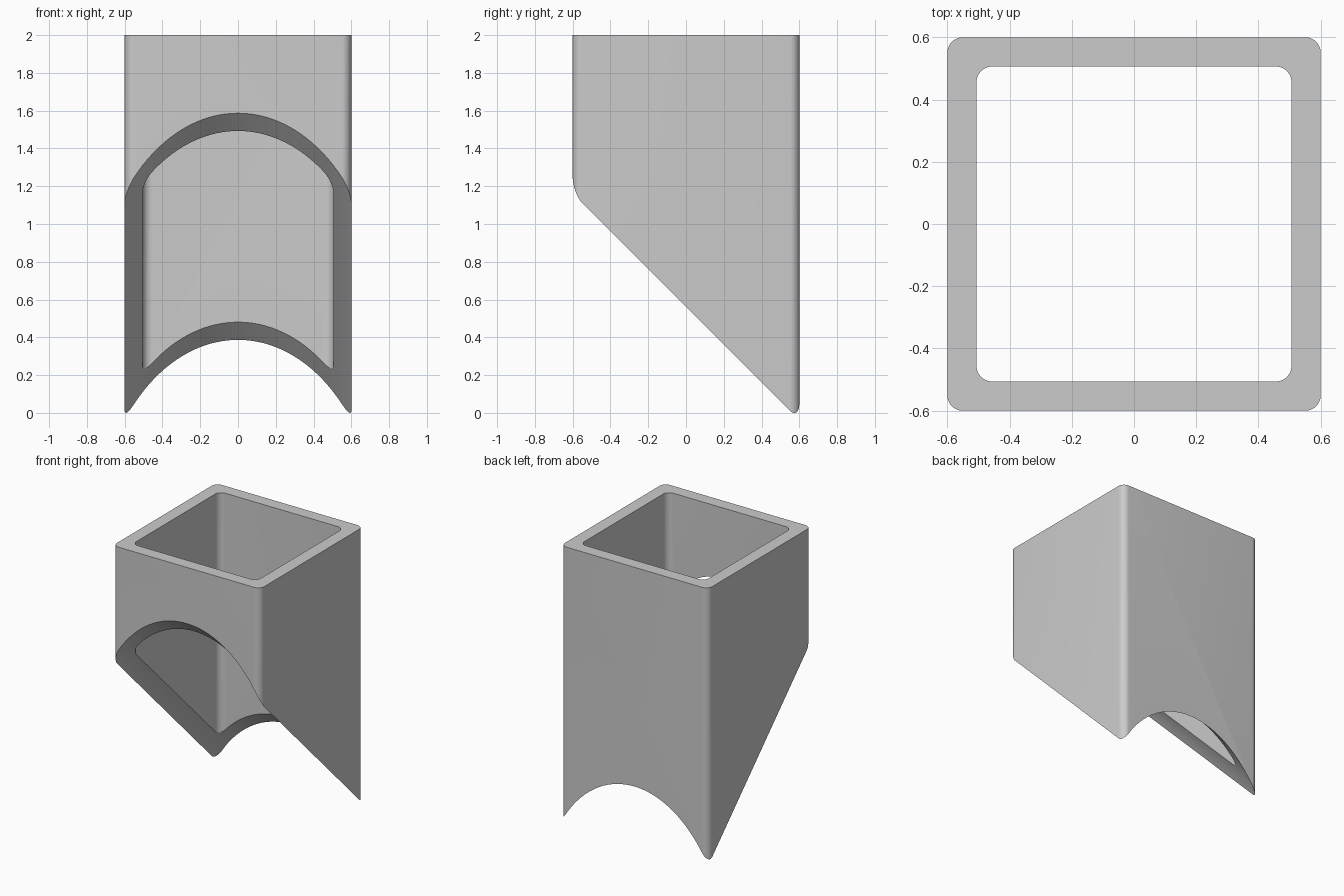
import bpy, bmesh
from math import sin, cos, pi, radians

TOP, BASE = 2.0, -0.04
OUTER, INNER, FILLET = 0.6, 0.506, 0.05
SADDLE_RADIUS = 0.75

cube = bpy.data.objects.get("Cube")
if cube:
    bpy.data.objects.remove(cube, do_unlink=True)

grey = bpy.data.materials.new("plain grey")
grey.use_nodes = True
colour = (0.6, 0.6, 0.6, 1)
grey.diffuse_color = colour
grey.node_tree.nodes["Principled BSDF"].inputs["Base Color"].default_value = colour


def rounded_square(half, radius, steps=10):
    """Outline of a square with filleted corners, counter-clockwise."""
    points = []
    for corner in range(4):
        mid = pi / 4 + corner * pi / 2
        cx = (half - radius) * (1 if cos(mid) > 0 else -1)
        cy = (half - radius) * (1 if sin(mid) > 0 else -1)
        for i in range(steps + 1):
            a = corner * pi / 2 + i / steps * pi / 2
            points.append((cx + radius * cos(a), cy + radius * sin(a)))
    return points


# Square tube: four matching rings joined into walls and end rims
bm = bmesh.new()
rings = []
for half, z in ((OUTER, BASE), (OUTER, TOP), (INNER, TOP), (INNER, BASE)):
    rings.append([bm.verts.new((x, y, z)) for x, y in rounded_square(half, FILLET)])
count = len(rings[0])
for r in range(4):
    low, high = rings[r], rings[(r + 1) % 4]
    for i in range(count):
        j = (i + 1) % count
        bm.faces.new((low[i], low[j], high[j], high[i]))
bmesh.ops.recalc_face_normals(bm, faces=bm.faces)
mesh = bpy.data.meshes.new("square_tube")
bm.to_mesh(mesh)
bm.free()
tube = bpy.data.objects.new("square_tube", mesh)
bpy.context.collection.objects.link(tube)
mesh.materials.append(grey)

# Round pipe at 45 degrees that copes the lower end
bpy.ops.mesh.primitive_cylinder_add(
    vertices=128, radius=SADDLE_RADIUS, depth=6,
    location=(0, -0.037, -0.037), rotation=(radians(45), 0, 0))
cutter = bpy.context.object
cutter.name = "saddle_cutter"
cutter.data.materials.append(grey)
cutter.hide_render = True

cope = tube.modifiers.new("cope", "BOOLEAN")
cope.operation = "DIFFERENCE"
cope.solver = "EXACT"
cope.object = cutter

# Apply the cut, drop the helper and smooth the fillets and saddle
bpy.ops.object.select_all(action="DESELECT")
tube.select_set(True)
bpy.context.view_layer.objects.active = tube
bpy.ops.object.modifier_apply(modifier=cope.name)
bpy.data.objects.remove(cutter, do_unlink=True)
bpy.ops.object.shade_smooth_by_angle(angle=radians(30))
